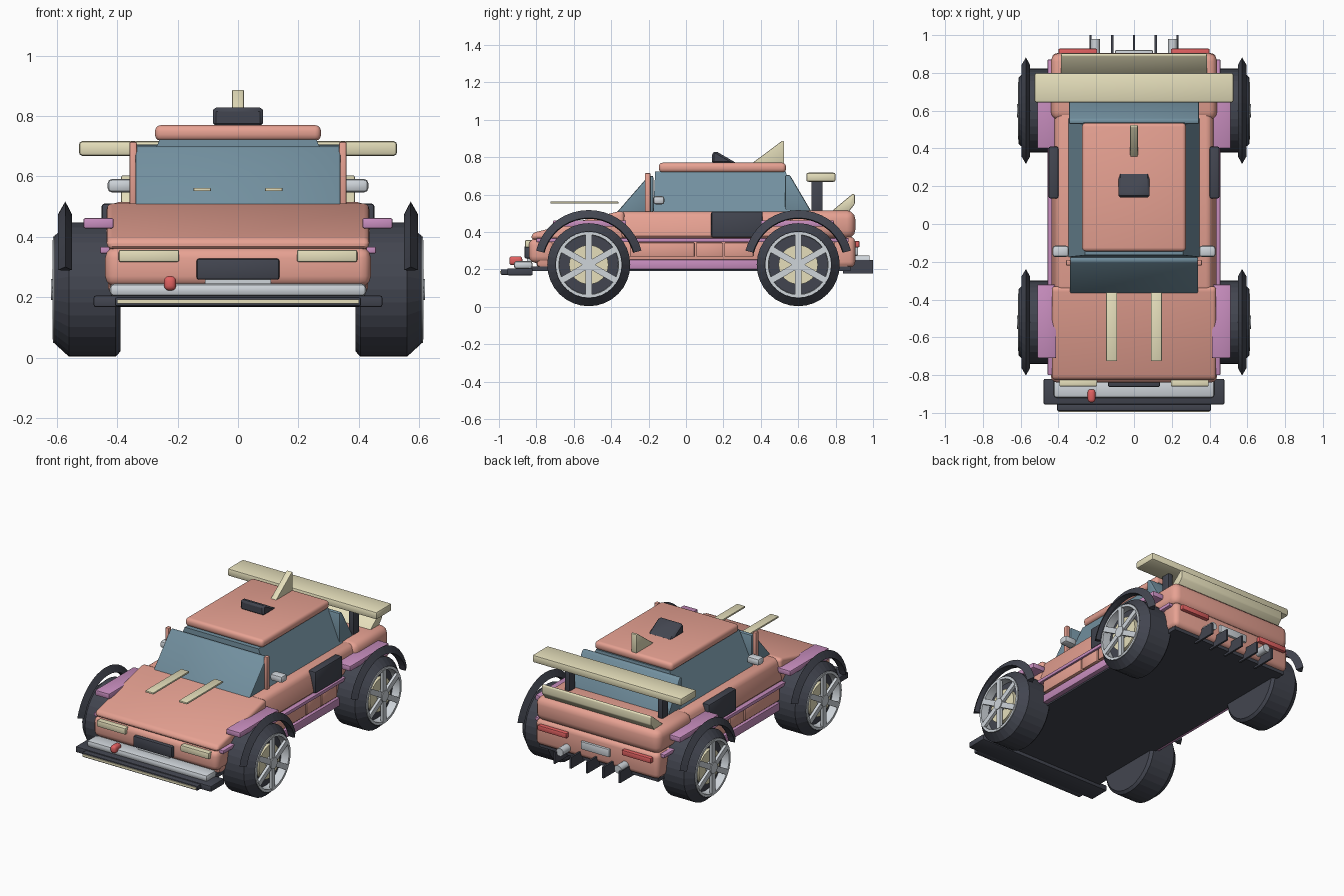
import bpy, bmesh, math
from mathutils import Matrix, Vector

if "Cube" in bpy.data.objects:
    bpy.data.objects.remove(bpy.data.objects["Cube"])

def material(name, rgb):
    m = bpy.data.materials.new(name)
    m.diffuse_color = (*rgb, 1)
    m.use_nodes = True
    m.node_tree.nodes["Principled BSDF"].inputs["Base Color"].default_value = m.diffuse_color
    return m

PAINT = material("salmon", (0.80, 0.36, 0.29))
GLASS = material("glass", (0.17, 0.28, 0.35))
DARK = material("dark", (0.055, 0.06, 0.08))
CREAM = material("cream", (0.79, 0.74, 0.50))
PINK = material("pink", (0.58, 0.27, 0.52))
SILVER = material("silver", (0.62, 0.66, 0.70))
RED = material("red", (0.75, 0.12, 0.12))

def finish(name, bm, mat, bevel=0.0, seg=2, smooth=False):
    bmesh.ops.recalc_face_normals(bm, faces=bm.faces)
    if bevel:
        edges = [e for e in bm.edges if e.calc_face_angle(0) > 0.3]
        bmesh.ops.bevel(bm, geom=edges, offset=bevel, segments=seg,
                        profile=0.5, affect='EDGES', clamp_overlap=True)
    me = bpy.data.meshes.new(name)
    bm.to_mesh(me)
    bm.free()
    me.materials.append(mat)
    ob = bpy.data.objects.new(name, me)
    bpy.context.collection.objects.link(ob)
    if bevel or smooth:
        bpy.ops.object.select_all(action='DESELECT')
        ob.select_set(True)
        bpy.context.view_layer.objects.active = ob
        bpy.ops.object.shade_smooth_by_angle(angle=math.radians(35))
    return ob

def box(name, x, y, z, mat, bevel=0.0, seg=2, top=None):
    """Box from ranges; top = (x range, y range) of a tapered upper face."""
    bm = bmesh.new()
    tx, ty = top or (x, y)
    lo = [bm.verts.new((a, b, z[0])) for a, b in
          ((x[0], y[0]), (x[1], y[0]), (x[1], y[1]), (x[0], y[1]))]
    hi = [bm.verts.new((a, b, z[1])) for a, b in
          ((tx[0], ty[0]), (tx[1], ty[0]), (tx[1], ty[1]), (tx[0], ty[1]))]
    bm.faces.new(lo)
    bm.faces.new(hi)
    for i in range(4):
        j = (i + 1) % 4
        bm.faces.new((lo[i], lo[j], hi[j], hi[i]))
    return finish(name, bm, mat, bevel, seg)

def pair(name, x, y, z, mat, bevel=0.0, seg=2):
    """The same box on both sides of the car."""
    box(name + "_right", x, y, z, mat, bevel, seg)
    box(name + "_left", (-x[1], -x[0]), y, z, mat, bevel, seg)

def prism(name, profile, x, mat, bevel=0.0, seg=2):
    """Side profile in (y, z) extruded across x."""
    bm = bmesh.new()
    f = bm.faces.new([bm.verts.new((x[0], y, z)) for y, z in profile])
    ext = bmesh.ops.extrude_face_region(bm, geom=[f])["geom"]
    bmesh.ops.translate(bm, vec=(x[1] - x[0], 0, 0),
                        verts=[g for g in ext if isinstance(g, bmesh.types.BMVert)])
    return finish(name, bm, mat, bevel, seg)

def ring(name, section, cy, cz, side, mat, n=32, a0=0, a1=360, smooth=False):
    """Closed (x, radius) section swept around the x axis."""
    bm = bmesh.new()
    full = a1 - a0 >= 360
    loops = []
    for i in range(n if full else n + 1):
        a = math.radians(a0 + (a1 - a0) * i / n)
        loops.append([bm.verts.new((side * x, cy + r * math.cos(a), cz + r * math.sin(a)))
                      for x, r in section])
    m = len(section)
    for i in range(n):
        p, q = loops[i], loops[(i + 1) % len(loops)]
        for k in range(m):
            bm.faces.new((p[k], p[(k + 1) % m], q[(k + 1) % m], q[k]))
    if not full:
        bm.faces.new(loops[0])
        bm.faces.new(loops[-1])
    return finish(name, bm, mat, smooth=smooth)

def cylinder(name, centre, r, length, axis, mat, n=24):
    bm = bmesh.new()
    rot = Vector((0, 0, 1)).rotation_difference(Vector(axis)).to_matrix().to_4x4()
    bmesh.ops.create_cone(bm, cap_ends=True, segments=n, radius1=r, radius2=r, depth=length,
                          matrix=Matrix.Translation(centre) @ rot)
    return finish(name, bm, mat, smooth=True)

# Body shell
box("floor_pan", (-.42, .42), (-.84, .88), (.19, .215), DARK)
box("lower_body", (-.43, .43), (-.80, .88), (.21, .37), PAINT, .02)
box("front_nose", (-.44, .44), (-.84, -.70), (.235, .365), PAINT, .035, 3)
prism("hood", [(-.83, .36), (-.82, .395), (-.36, .51), (-.33, .51), (-.33, .36)],
      (-.435, .435), PAINT, .022, 3)
box("mid_body", (-.445, .445), (-.36, .62), (.365, .51), PAINT, .03, 3,
    top=((-.41, .41), (-.36, .62)))
box("rear_deck", (-.44, .44), (.55, .905), (.365, .515), PAINT, .045, 3)
box("rear_bumper", (-.435, .435), (.78, .905), (.21, .375), PAINT, .03, 3)

# Cabin
box("cabin_glass", (-.35, .35), (-.175, .56), (.505, .722), GLASS,
    top=((-.26, .26), (-.165, .535)))
prism("windscreen", [(-.37, .505), (-.20, .70), (-.175, .70), (-.175, .505)], (-.34, .34), GLASS, .008)
prism("rear_window", [(.53, .705), (.555, .705), (.67, .51), (.53, .51)], (-.345, .345), GLASS, .008)
pair("windscreen_post", (.335, .36), (-.22, -.19), (.50, .715), PAINT, .006)
box("roof", (-.275, .275), (-.145, .535), (.718, .77), PAINT, .02, 3)
prism("roof_scoop", [(.14, .765), (.14, .825), (.16, .832), (.275, .765)], (-.083, .083), DARK, .014, 1)
prism("roof_fin", [(.35, .765), (.515, .888), (.525, .885), (.525, .765)], (-.02, .02), CREAM, .012)

# Rear wing and lip
box("rear_wing", (-.527, .527), (.643, .80), (.668, .717), CREAM, .012)
pair("wing_post", (.31, .345), (.67, .73), (.49, .68), DARK, .005)
prism("boot_lip", [(.78, .512), (.892, .605), (.903, .60), (.903, .55), (.87, .508)],
      (-.387, .387), CREAM, .01)

# Nose details
pair("headlight", (.195, .395), (-.86, -.82), (.317, .357), CREAM, .006)
box("grille", (-.137, .137), (-.863, -.82), (.258, .328), DARK, .008)
box("front_plate", (-.11, .11), (-.85, -.82), (.24, .258), SILVER)
box("front_bumper", (-.425, .425), (-.92, -.82), (.203, .245), SILVER, .015)
box("splitter", (-.478, .478), (-.955, -.82), (.168, .205), DARK, .006)
box("splitter_edge", (-.407, .407), (-.99, -.95), (.17, .2), DARK, .006)
box("splitter_stripe", (-.40, .40), (-.995, -.985), (.179, .192), CREAM)
box("tow_hook", (-.245, -.205), (-.945, -.875), (.222, .27), RED, .016, 3)
pair("hood_stripe", (.09, .147), (-.725, -.362), (.551, .562), CREAM, .002)

# Flanks
pair("waist_strip", (.425, .457), (-.80, .87), (.345, .367), PINK, .004)
pair("sill", (.40, .45), (-.31, .39), (.20, .253), PINK, .006)
for i, (a, b) in enumerate([(-.30, .045), (.055, .195), (.205, .36)]):
    pair(f"side_panel_{i}", (.42, .45), (a, b), (.268, .343), PAINT, .004)
pair("side_intake", (.40, .452), (.135, .41), (.37, .51), DARK, .01)
pair("mirror", (.345, .432), (-.175, -.115), (.547, .592), SILVER, .015)
pair("front_fender_plate", (.412, .512), (-.71, -.32), (.428, .462), PINK, .006)
pair("rear_fender_plate", (.39, .512), (.40, .79), (.428, .462), PINK, .006)

# Tail details
pair("tail_light", (.195, .40), (.89, .928), (.318, .352), RED, .006)
box("rear_plate", (-.10, .10), (.89, .92), (.275, .325), SILVER, .004)
for i in range(5):
    x = -.23 + .115 * i
    box(f"diffuser_fin_{i}", (x - .006, x + .006), (.84, 1.0), (.178, .25), DARK)
for s, side in ((1, "right"), (-1, "left")):
    cylinder(f"exhaust_{side}", (.205 * s, .925, .25), .025, .11, (0, 1, 0), SILVER)

# Wheels and arches
Z = .225
for end, cy in (("front", -.52), ("rear", .60)):
    for s, side in ((1, "right"), (-1, "left")):
        tag = f"{end}_{side}"
        ring(f"tyre_{tag}", [(.39, .15), (.39, .205), (.405, .222), (.56, .222),
                             (.608, .178), (.60, .165), (.54, .165)], cy, Z, s, DARK)
        cylinder(f"wheel_well_{tag}", (.475 * s, cy, Z), .168, .17, (1, 0, 0), DARK, 32)
        ring(f"rim_{tag}", [(.56, .158), (.56, .178), (.612, .176), (.612, .160)],
             cy, Z, s, SILVER, smooth=True)
        cylinder(f"brake_disc_{tag}", (.57 * s, cy, Z), .105, .03, (1, 0, 0), CREAM, 32)
        cylinder(f"hub_{tag}", (.60 * s, cy, Z), .035, .04, (1, 0, 0), SILVER)
        # three bars across the hub give six spokes
        for k in range(3):
            bar = box(f"spokes_{tag}_{k}", (-.009, .009), (-.017, .017), (-.165, .165), SILVER)
            bar.location = (.606 * s, cy, Z)
            bar.rotation_euler.x = math.radians(60 * k)
        ring(f"arch_{tag}", [(.55, .25), (.572, .292), (.596, .25), (.572, .245)],
             cy, Z, s, DARK, n=18, a0=15, a1=165)
